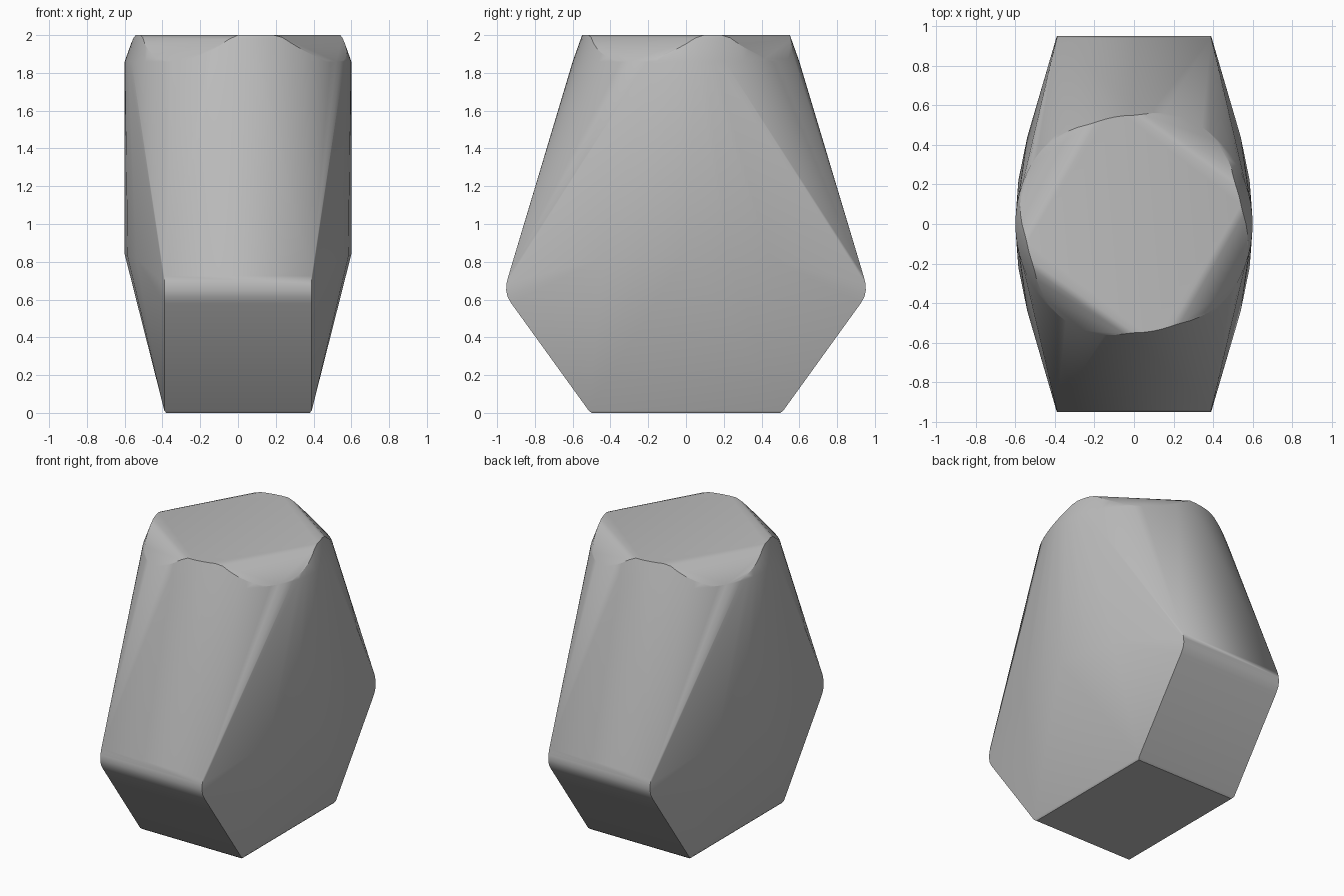
import bpy, bmesh
from math import cos, sin, radians

cube = bpy.data.objects.get("Cube")
if cube:
    bpy.data.objects.remove(cube, do_unlink=True)

grey = bpy.data.materials.new("plain grey")
grey.use_nodes = True
colour = (0.5, 0.5, 0.5, 1)
grey.diffuse_color = colour
grey.node_tree.nodes["Principled BSDF"].inputs["Base Color"].default_value = colour

points = []


def mirrored(x, y, z):
    """Add a point in all four quadrants."""
    for sx in (-1, 1):
        for sy in (-1, 1):
            points.append((sx * x, sy * y, z))


# Flat base and the rounded front and back ridges
mirrored(0.38, 0.50, 0)
mirrored(0.39, 0.515, 0.012)
for y, z in [(0.925, 0.58), (0.945, 0.615), (0.952, 0.65), (0.95, 0.685), (0.94, 0.725)]:
    mirrored(0.39, y, z)

# Bulging sides
for x, y, z in [(0.60, 0, 0.84), (0.585, 0.22, 0.83), (0.54, 0.44, 0.82)]:
    mirrored(x, y, z)

# Round shoulder, tapering to a top with four slanted cuts: (direction, distance, slope)
cuts = [(-29.7, 0.439, 0.16), (150.3, 0.439, 0.16), (55.5, 0.464, 0.136), (235.5, 0.464, 0.136)]
steps = 72
for i in range(steps):
    a = radians(360 * i / steps)
    drop = 0
    for direction, distance, slope in cuts:
        c = cos(a - radians(direction))
        drop = max(drop, (0.55 * c - distance) / (slope - 0.05 * c))
    drop = min(drop, 1)
    for t in (drop, 1):
        r = 0.55 + 0.05 * t
        points.append((r * cos(a), r * sin(a), 2 - 0.14 * t))

# Wrap the points in a convex skin
bm = bmesh.new()
for p in points:
    bm.verts.new(p)
bmesh.ops.remove_doubles(bm, verts=bm.verts, dist=0.002)
hull = bmesh.ops.convex_hull(bm, input=bm.verts)
unused = {g for g in hull["geom_interior"] + hull["geom_unused"] if isinstance(g, bmesh.types.BMVert)}
bmesh.ops.delete(bm, geom=list(unused), context="VERTS")
bmesh.ops.dissolve_limit(bm, angle_limit=radians(0.5), verts=bm.verts, edges=bm.edges)
bmesh.ops.recalc_face_normals(bm, faces=bm.faces)
mesh = bpy.data.meshes.new("body")
bm.to_mesh(mesh)
bm.free()

body = bpy.data.objects.new("body", mesh)
bpy.context.collection.objects.link(body)
mesh.materials.append(grey)
bpy.context.view_layer.objects.active = body
body.select_set(True)
bpy.ops.object.shade_smooth_by_angle(angle=radians(30))
